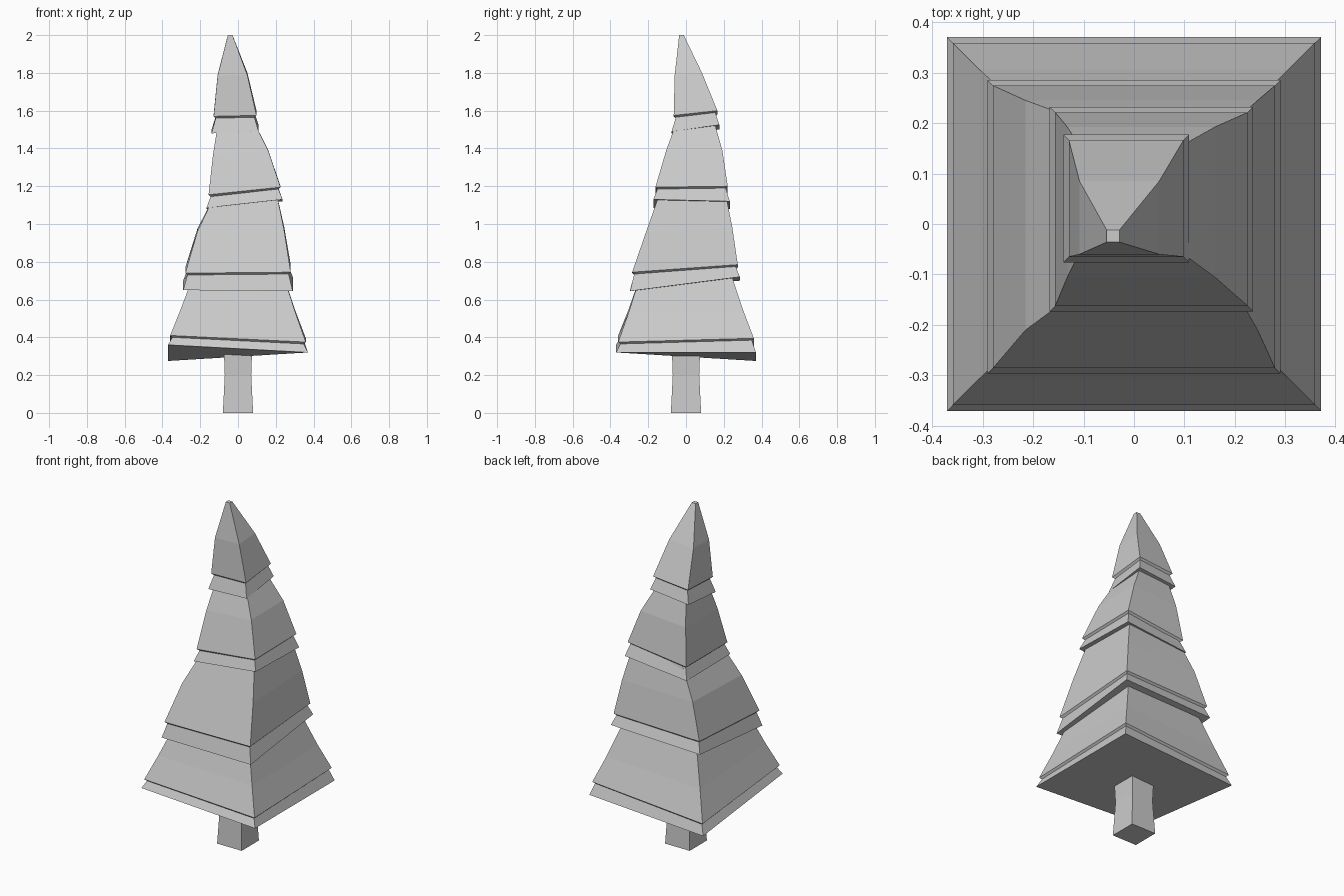
import bpy, bmesh

if "Cube" in bpy.data.objects:
    bpy.data.objects.remove(bpy.data.objects["Cube"])


def ring(box, heights):
    """Four corners: front-left, front-right, back-right, back-left."""
    x0, x1, y0, y1 = box
    pts = [(x0, y0), (x1, y0), (x1, y1), (x0, y1)]
    return [(x, y, z) for (x, y), z in zip(pts, heights)]


def inset(box, d):
    x0, x1, y0, y1 = box
    return (x0 + d, x1 - d, y0 + d, y1 - d)


def loft(name, rings):
    """Closed flat-shaded skin through a stack of four-sided rings."""
    bm = bmesh.new()
    loops = [[bm.verts.new(p) for p in r] for r in rings]
    for a, b in zip(loops, loops[1:]):
        for i in range(4):
            j = (i + 1) % 4
            bm.faces.new((a[i], a[j], b[j], b[i]))
    bm.faces.new(loops[0][::-1])
    bm.faces.new(loops[-1])
    bmesh.ops.recalc_face_normals(bm, faces=bm.faces)
    mesh = bpy.data.meshes.new(name)
    bm.to_mesh(mesh)
    bm.free()
    obj = bpy.data.objects.new(name, mesh)
    bpy.context.collection.objects.link(obj)


def branch_tier(name, hem, hem_z, cap_z, mid, mid_z, top, top_z):
    """Skewed skirt: sloping hem, narrow groove, then the tapering boughs."""
    mean = sum(cap_z) / 4
    tilt = [z - mean for z in cap_z]
    loft(name, [
        ring(hem, hem_z),
        ring(inset(hem, 0.022), [z - 0.010 for z in cap_z]),
        ring(inset(hem, 0.011), cap_z),
        ring(mid, [mid_z + 0.5 * t for t in tilt]),
        ring(top, [top_z] * 4),
    ])


# Trunk, slightly waisted
loft("trunk", [ring((-w, w, -w, w), [z] * 4)
               for w, z in ((0.08, 0), (0.07, 0.2), (0.078, 0.42))])

# Branch tiers, bottom to top
branch_tier("bottom_branches", (-0.37, 0.37, -0.37, 0.37),
            (0.36, 0.32, 0.32, 0.275), (0.41, 0.375, 0.395, 0.34),
            (-0.305, 0.305, -0.305, 0.305), 0.53,
            (-0.235, 0.24, -0.24, 0.24), 0.73)
branch_tier("lower_branches", (-0.29, 0.29, -0.296, 0.285),
            (0.65, 0.645, 0.72, 0.70), (0.74, 0.745, 0.785, 0.77),
            (-0.215, 0.245, -0.21, 0.245), 0.97,
            (-0.12, 0.205, -0.14, 0.21), 1.16)
branch_tier("upper_branches", (-0.167, 0.236, -0.173, 0.232),
            (1.085, 1.13, 1.12, 1.08), (1.155, 1.195, 1.20, 1.155),
            (-0.132, 0.16, -0.105, 0.192), 1.38,
            (-0.105, 0.085, -0.05, 0.15), 1.54)
branch_tier("crown", (-0.14, 0.109, -0.076, 0.177),
            (1.48, 1.49, 1.525, 1.50), (1.57, 1.575, 1.60, 1.58),
            (-0.108, 0.05, -0.06, 0.085), 1.79,
            (-0.054, -0.029, -0.036, -0.012), 2.0)
